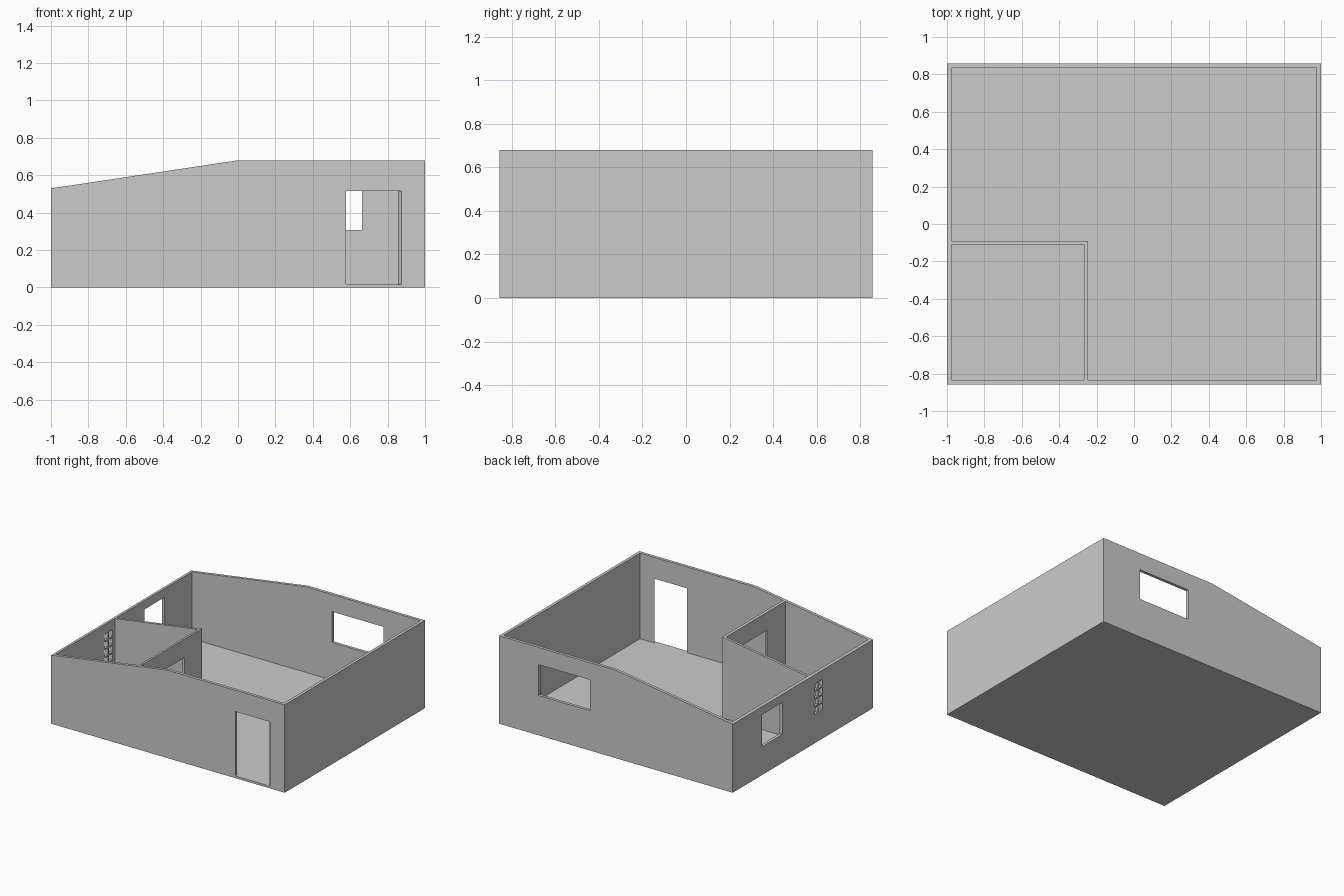
import bpy, bmesh

if "Cube" in bpy.data.objects:
    bpy.data.objects.remove(bpy.data.objects["Cube"])

W, D, T, FLOOR = 1.0, 0.857, 0.023, 0.017


def roof(x):
    # wall top: level on the right half, falling to the left
    return 0.68 + 0.15 * min(x, 0.0)


def prism(name, pts, vec):
    # extrude a flat polygon along vec
    bm = bmesh.new()
    face = bm.faces.new([bm.verts.new(p) for p in pts])
    ext = bmesh.ops.extrude_face_region(bm, geom=[face], use_keep_orig=True)
    verts = [v for v in ext["geom"] if isinstance(v, bmesh.types.BMVert)]
    bmesh.ops.translate(bm, verts=verts, vec=vec)
    bmesh.ops.recalc_face_normals(bm, faces=bm.faces)
    me = bpy.data.meshes.new(name)
    bm.to_mesh(me)
    bm.free()
    ob = bpy.data.objects.new(name, me)
    bpy.context.collection.objects.link(ob)
    return ob


def wall(name, x0, x1, y0, y1, z0):
    # block whose top follows the roof slope
    pts = [(x0, y0, z0), (x1, y0, z0), (x1, y0, roof(x1))]
    if x0 < 0 < x1:
        pts.append((0, y0, roof(0)))
    pts.append((x0, y0, roof(x0)))
    return prism(name, pts, (0, y1 - y0, 0))


def box(name, x0, x1, y0, y1, z0, z1):
    pts = [(x0, y0, z0), (x1, y0, z0), (x1, y1, z0), (x0, y1, z0)]
    return prism(name, pts, (0, 0, z1 - z0))


def cut(ob, cutter):
    cutter.hide_render = True
    mod = ob.modifiers.new("opening", 'BOOLEAN')
    mod.operation, mod.solver, mod.object = 'DIFFERENCE', 'EXACT', cutter
    bpy.context.view_layer.objects.active = ob
    bpy.ops.object.modifier_apply(modifier=mod.name)
    bpy.data.objects.remove(cutter, do_unlink=True)


# outer walls with floor
shell = wall("outer_walls", -W, W, -D, D, 0)
cut(shell, box("cavity", -W + T, W - T, -D + T, D - T, FLOOR, 1))

# front doorway, right jamb splayed inward
e = 0.02
s = 0.018 * e / T
cut(shell, prism("front_door_cut", [
    (0.577, -D - e, FLOOR), (0.873 + s, -D - e, FLOOR),
    (0.855 - s, -D + T + e, FLOOR), (0.577, -D + T + e, FLOOR)], (0, 0, 0.498)))

# back window and left window
cut(shell, box("back_window_cut", 0.22, 0.663, D - 0.1, D + 0.1, 0.308, 0.547))
cut(shell, box("left_window_cut", -W - 0.1, -W + 0.1, 0.25, 0.497, 0.22, 0.466))

# vent of small openings, two columns by four rows
for col in range(2):
    for row in range(4):
        y, z = -0.238 + 0.054 * col, 0.225 + 0.061 * row
        cut(shell, box("vent_cut", -W - 0.1, -W + 0.1, y, y + 0.044, z, z + 0.051))

# small room partitions
wall("room_back_wall", -W + T, -0.247, -0.11, -0.09, FLOOR)
side = wall("room_side_wall", -0.267, -0.247, -D + T, -0.11, FLOOR)
cut(side, box("inner_door_cut", -0.4, -0.1, -0.612, -0.303, FLOOR - 0.05, 0.5))
